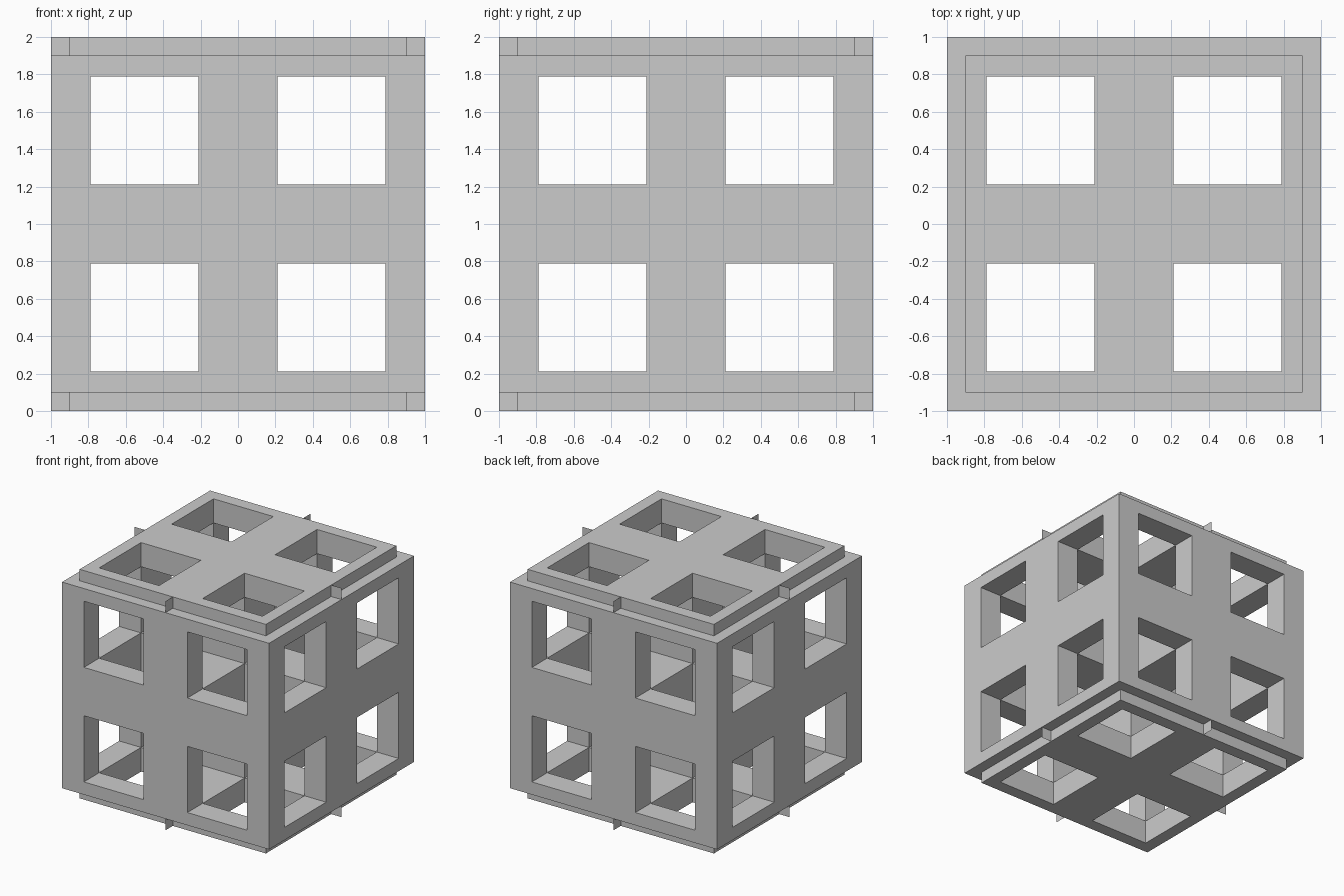
import bpy, bmesh
from mathutils import Matrix, Vector

if "Cube" in bpy.data.objects:
    bpy.data.objects.remove(bpy.data.objects["Cube"])

HOLE = 0.578   # side of each square tunnel
RIM = 0.1      # step at the top and bottom edges


def mesh_object(name, bm):
    mesh = bpy.data.meshes.new(name)
    bm.to_mesh(mesh)
    bm.free()
    obj = bpy.data.objects.new(name, mesh)
    bpy.context.collection.objects.link(obj)
    return obj


def boxes(name, centres, size):
    bm = bmesh.new()
    for c in centres:
        m = Matrix.Translation(c) @ Matrix.Diagonal((*size, 1))
        bmesh.ops.create_cube(bm, size=1, matrix=m)
    return mesh_object(name, bm)


def boolean(target, tool, operation):
    tool.hide_render = True
    mod = target.modifiers.new("cut", 'BOOLEAN')
    mod.object, mod.operation, mod.solver = tool, operation, 'EXACT'
    bpy.context.view_layer.objects.active = target
    bpy.ops.object.modifier_apply(modifier=mod.name)
    bpy.data.objects.remove(tool)


# Solid block with a stepped plate above and below
mid = Vector((0, 0, 1))
block = boxes("lattice_block", [mid], (2, 2, 2 - 2 * RIM))
boolean(block, boxes("plates", [mid], (2 - 2 * RIM, 2 - 2 * RIM, 2)), 'UNION')

# Four square tunnels along each axis
for axis in range(3):
    size = [HOLE] * 3
    size[axis] = 3
    centres = []
    for a in (-0.5, 0.5):
        for b in (-0.5, 0.5):
            offset = [a, b]
            offset.insert(axis, 0)
            centres.append(mid + Vector(offset))
    boolean(block, boxes("tunnel_cutter", centres, size), 'DIFFERENCE')

# Paper-thin fins in the step, at the middle of every edge
bm = bmesh.new()
for dx, dy in ((1, 0), (-1, 0), (0, 1), (0, -1)):
    for z in (0, 2 - RIM):
        corners = ((1 - RIM, z), (1, z), (1, z + RIM), (1 - RIM, z + RIM))
        bm.faces.new([bm.verts.new((dx * r, dy * r, h)) for r, h in corners])
mesh_object("edge_fins", bm)
